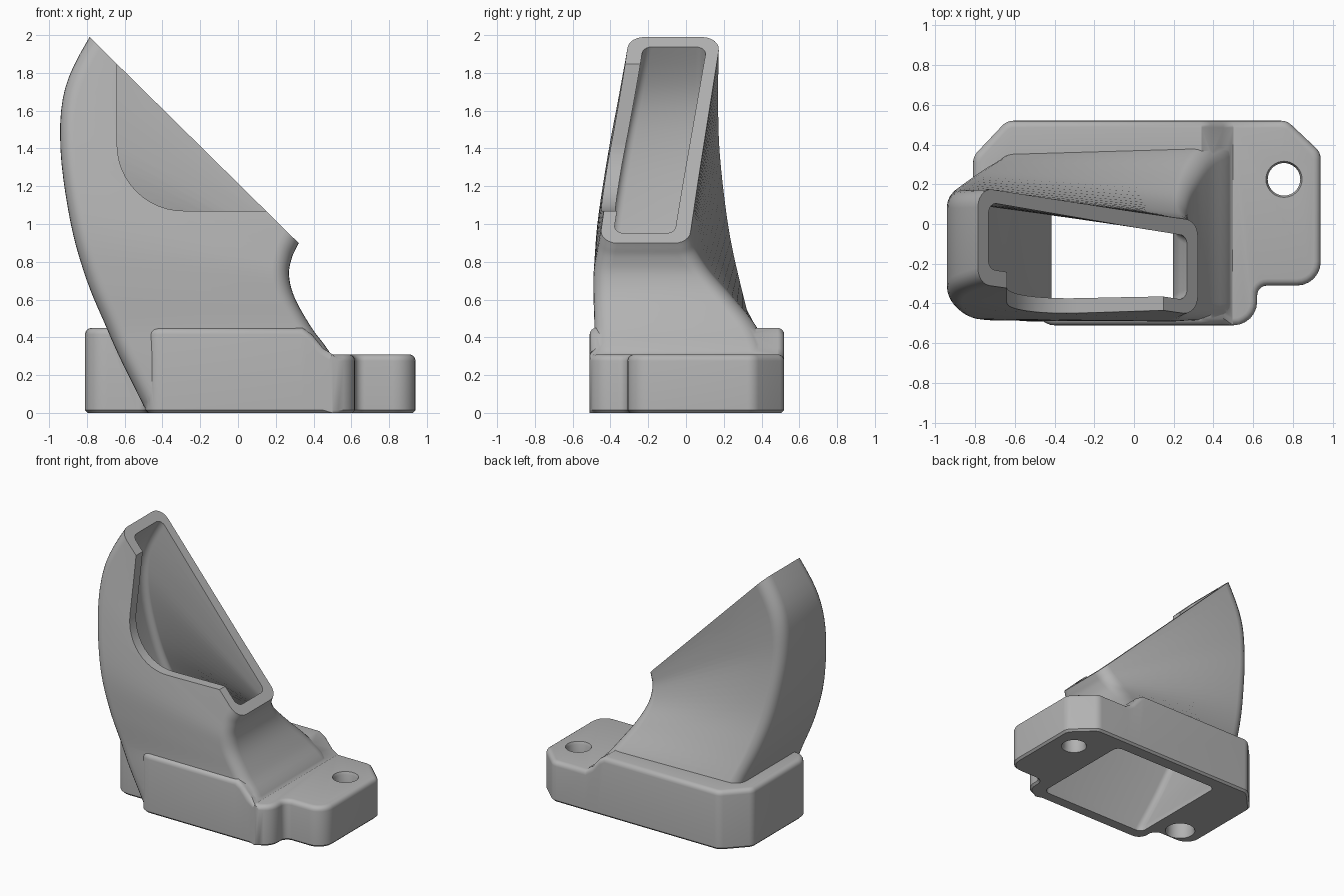
import bpy, bmesh, math
from mathutils import Vector

cube = bpy.data.objects.get("Cube")
if cube:
    bpy.data.objects.remove(cube, do_unlink=True)

grey = bpy.data.materials.new("plain grey")
grey.use_nodes = True
grey.diffuse_color = (0.45, 0.45, 0.45, 1)
grey.node_tree.nodes["Principled BSDF"].inputs["Base Color"].default_value = (0.45, 0.45, 0.45, 1)


def make_object(name, bm):
    bmesh.ops.recalc_face_normals(bm, faces=bm.faces)
    mesh = bpy.data.meshes.new(name)
    bm.to_mesh(mesh)
    bm.free()
    mesh.materials.append(grey)
    obj = bpy.data.objects.new(name, mesh)
    bpy.context.collection.objects.link(obj)
    return obj


def rounded(corners, steps=6):
    """Replace each (x, y, radius) corner by an arc."""
    out = []
    for i, (x, y, r) in enumerate(corners):
        p = Vector((x, y))
        a = (Vector(corners[i - 1][:2]) - p).normalized()
        b = (Vector(corners[(i + 1) % len(corners)][:2]) - p).normalized()
        half = a.angle(b) / 2
        if r == 0:
            out.append(p)
            continue
        centre = p + (a + b).normalized() * (r / math.sin(half))
        start = p + a * (r / math.tan(half)) - centre
        end = p + b * (r / math.tan(half)) - centre
        sweep = math.pi - 2 * half
        for k in range(steps + 1):
            t = k / steps
            out.append(centre + (start * math.sin((1 - t) * sweep)
                                 + end * math.sin(t * sweep)) / math.sin(sweep))
    return out


def bridge(bm, rings):
    loops = [[bm.verts.new(p) for p in ring] for ring in rings]
    n = len(loops[0])
    for lo, hi in zip(loops, loops[1:]):
        for i in range(n):
            bm.faces.new((lo[i], lo[(i + 1) % n], hi[(i + 1) % n], hi[i]))
    bm.faces.new(loops[0][::-1])
    bm.faces.new(loops[-1])


def combine(target, tool, operation):
    mod = target.modifiers.new(operation.lower(), 'BOOLEAN')
    mod.operation, mod.solver, mod.object = operation, 'EXACT', tool
    bpy.context.view_layer.objects.active = target
    bpy.ops.object.modifier_apply(modifier=mod.name)
    bpy.data.objects.remove(tool, do_unlink=True)


# Mounting flange: rounded outline, stepped down to the screw tab
def make_flange():
    outline = rounded([
        (-.81, -.35, .12), (-.49, -.35, .05), (-.49, -.51, .09), (.62, -.51, .12),
        (.62, -.31, .05), (.94, -.31, .12), (.94, .36, .08), (.77, .52, .08),
        (-.64, .52, .08), (-.81, .34, .08)])
    bm = bmesh.new()
    bridge(bm, [[(p.x, p.y, z) for p in outline] for z in (0, .45)])
    for x in (.34, .39, .45, .5):
        bmesh.ops.bisect_plane(bm, geom=bm.verts[:] + bm.edges[:] + bm.faces[:],
                               plane_co=(x, 0, 0), plane_no=(1, 0, 0))
    for v in bm.verts:
        if v.co.z > .4:
            t = min(max((v.co.x - .34) / .16, 0), 1)
            v.co.z = .45 - .14 * t * t * (3 - 2 * t)
    bm.normal_update()

    def rim_edges(sign):
        return [e for e in bm.edges if len(e.link_faces) == 2
                and max(f.normal.z * sign for f in e.link_faces) > .5
                and min(abs(f.normal.z) for f in e.link_faces) < .3]
    bmesh.ops.bevel(bm, geom=rim_edges(1), offset=.035, segments=4, profile=.5, affect='EDGES')
    bm.normal_update()
    bmesh.ops.bevel(bm, geom=rim_edges(-1), offset=.015, segments=1, affect='EDGES')
    return make_object("flange", bm)


# Duct stations: left x, z / right x, z / left back, front y / right back, front y
STATIONS = [
    (-.49, .02, .58, .02, .49, -.49, .49, -.49),
    (-.62, .28, .50, .29, .42, -.49, .44, -.49),
    (-.70, .46, .39, .45, .345, -.485, .38, -.485),
    (-.80, .70, .30, .61, .29, -.485, .24, -.49),
    (-.885, 1.0, .27, .73, .235, -.47, .12, -.49),
    (-.94, 1.40, .285, .82, .19, -.41, .05, -.475),
    (-.915, 1.72, .31, .875, .18, -.35, .025, -.465),
    (-.78, 2.0, .335, .93, .185, -.30, .01, -.455),
    (-.66, 2.16, .37, 1.05, .185, -.28, .0, -.45)]


def spline(stations, steps=5):
    out = []
    last = len(stations) - 1
    for i in range(last):
        four = [stations[min(max(j, 0), last)] for j in range(i - 1, i + 3)]
        for k in range(steps):
            t = k / steps
            out.append([b + .5 * t * (c - a + t * (2 * a - 5 * b + 4 * c - d
                        + t * (3 * (b - c) + d - a))) for a, b, c, d in zip(*four)])
    return out + [stations[-1]]


def make_duct(name, inset, radius):
    rings = []
    for lx, lz, rx, rz, lb, lf, rb, rf in spline(STATIONS):
        left, right = Vector((lx, 0, lz)), Vector((rx, 0, rz))
        span = (right - left).length
        section = rounded([
            (inset, lf + inset, radius), (span - inset, rf + inset, radius),
            (span - inset, rb - inset, radius), (inset, lb - inset, radius)])
        rings.append([left.lerp(right, p.x / span) + Vector((0, p.y, 0)) for p in section])
    if inset:
        # carry the passage straight out of both ends
        rings.insert(0, [p - Vector((0, 0, .1)) for p in rings[0]])
        rings.append([p + Vector((.08, 0, .1)) for p in rings[-1]])
    bm = bmesh.new()
    bridge(bm, rings)
    return make_object(name, bm)


# Profile in x, z pushed along y, used for cuts
def make_slab(name, profile, y0, y1):
    bm = bmesh.new()
    bridge(bm, [[(p.x, y, p.y) for p in rounded(profile, 12)] for y in (y0, y1)])
    return make_object(name, bm)


def make_drill(x, y, levels):
    bm = bmesh.new()
    circle = [k * math.tau / 32 for k in range(32)]
    bridge(bm, [[(x + r * math.cos(a), y + r * math.sin(a), z) for a in circle]
                for r, z in levels])
    return make_object("drill", bm)


body = make_duct("duct_body", 0, .09)

# Slanted mouth, then the lowered front lip
combine(body, make_slab("mouth_cut", [(-1.4, 2.595, 0), (1, .23, 0), (2, 3, 0), (-1.4, 3, 0)],
                        -1, 1), 'DIFFERENCE')
combine(body, make_slab("lip_cut", [(-.64, 1.07, .35), (.9, 1.07, 0), (.9, 2.4, 0),
                                    (-.64, 2.4, 0)], -1, -.15), 'DIFFERENCE')

# Join the flange, hollow the passage and drill the screw holes
combine(body, make_flange(), 'UNION')
combine(body, make_duct("passage", .075, .05), 'DIFFERENCE')
combine(body, make_drill(.755, .225, [(.1, -.02), (.082, .02), (.082, .29), (.1, .33)]),
        'DIFFERENCE')
combine(body, make_drill(-.62, -.22, [(.115, -.02), (.1, .02), (.1, .2)]), 'DIFFERENCE')

body.name = "duct_with_flange"
bpy.ops.object.select_all(action='DESELECT')
body.select_set(True)
bpy.context.view_layer.objects.active = body
bpy.ops.object.shade_smooth_by_angle(angle=math.radians(32))
